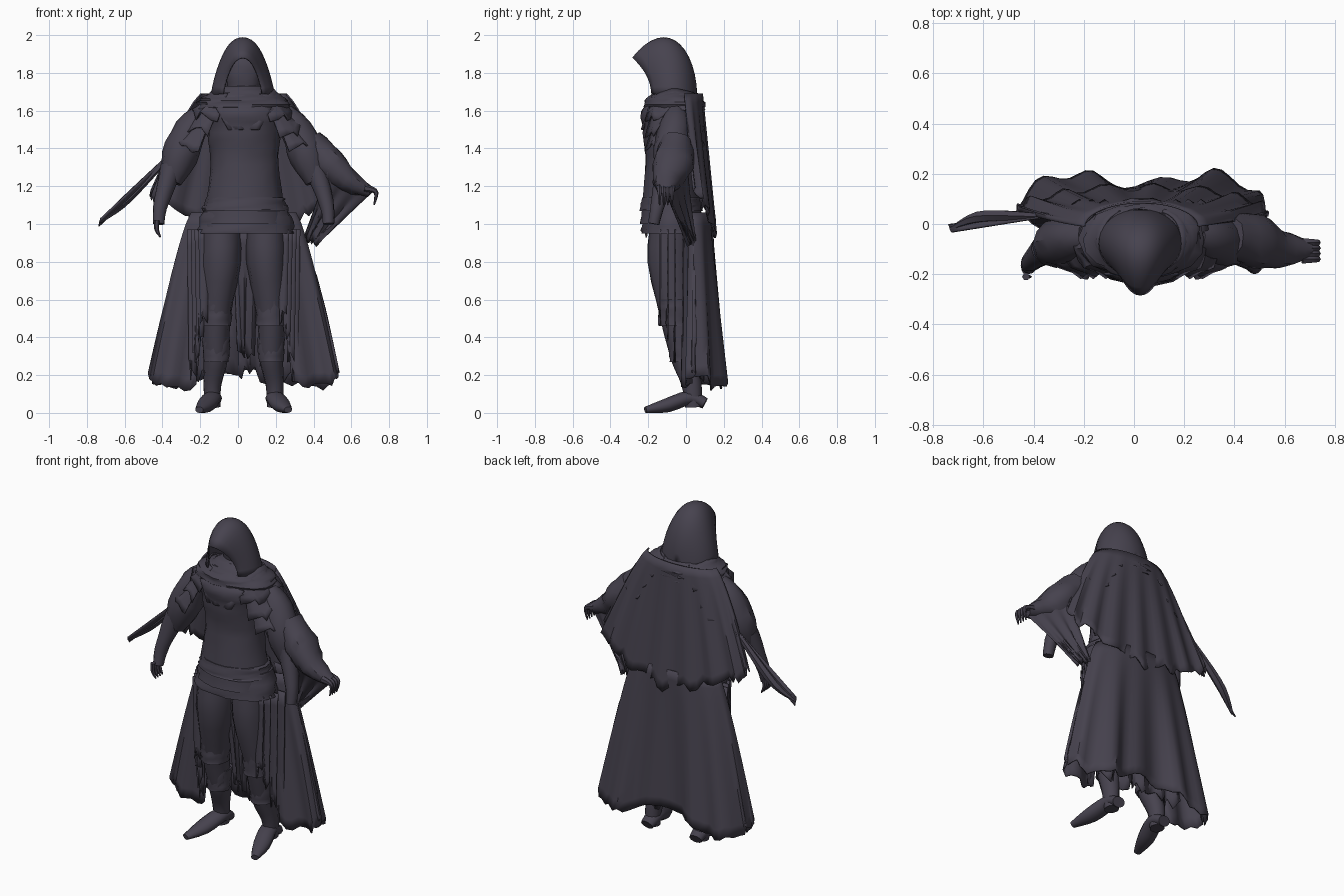
import bpy, math, random
from mathutils import Vector

random.seed(4)
default_cube = bpy.data.objects.get("Cube")
if default_cube:
    bpy.data.objects.remove(default_cube)

cloth = bpy.data.materials.new("dusky_violet_grey")
cloth.use_nodes = True
cloth.diffuse_color = (.062, .055, .077, 1)
cloth.node_tree.nodes["Principled BSDF"].inputs["Base Color"].default_value = cloth.diffuse_color

MIDDLE = .03  # the body's centre line
SIDES = {"right": -1, "left": 1}


def mix(start, end, amount):
    return start + (end - start) * amount


def wave(amount):
    return math.sin(math.tau * amount)


def smooth_path(points, count):
    """Resample a short list of points along a smooth curve."""
    points = [Vector(point) for point in points]
    last = len(points) - 1
    result = []
    for step in range(count):
        place = step / (count - 1) * last
        index = min(int(place), last - 1)
        part = place - index
        a, b, c, d = (points[max(0, min(last, index + shift))] for shift in (-1, 0, 1, 2))
        result.append(b + part * (c - a + part * (2 * a - 5 * b + 4 * c - d
                                                  + part * (3 * b - a - 3 * c + d))) / 2)
    return result


def build(name, verts, faces):
    mesh = bpy.data.meshes.new(name)
    mesh.from_pydata([tuple(vert) for vert in verts], [], faces)
    mesh.materials.append(cloth)
    obj = bpy.data.objects.new(name, mesh)
    bpy.context.collection.objects.link(obj)
    bpy.ops.object.select_all(action='DESELECT')
    obj.select_set(True)
    bpy.context.view_layer.objects.active = obj
    bpy.ops.object.mode_set(mode='EDIT')
    bpy.ops.mesh.select_all(action='SELECT')
    bpy.ops.mesh.normals_make_consistent(inside=False)
    bpy.ops.object.mode_set(mode='OBJECT')
    bpy.ops.object.shade_smooth_by_angle(angle=math.radians(40))
    return obj


def tube(name, path, depth=1, steps=10, sides=12, rough=0):
    """Closed form swept along points of x, y, z and radius."""
    spine = smooth_path(path, steps)
    verts = []
    for i, point in enumerate(spine):
        along = (spine[min(i + 1, steps - 1)] - spine[max(i - 1, 0)]).xyz.normalized()
        across = (Vector((1, 0, 0)) - along * along.x).normalized()
        outward = along.cross(across) * depth
        for side in range(sides):
            turn = math.tau * side / sides
            radius = point.w * (1 + random.uniform(-rough, rough))
            verts.append(point.xyz + radius * (across * math.cos(turn) + outward * math.sin(turn)))
    faces = [(i * sides + s, i * sides + (s + 1) % sides,
              (i + 1) * sides + (s + 1) % sides, (i + 1) * sides + s)
             for i in range(steps - 1) for s in range(sides)]
    faces += [range(sides), range((steps - 1) * sides, steps * sides)]
    return build(name, verts, faces)


def column(name, x, y, rings, depth=.7, rough=.03):
    """Upright form from rings of height and radius."""
    return tube(name, [(x, y, height, radius) for height, radius in rings],
                depth, steps=len(rings) * 4, sides=18, rough=rough)


def surface(name, shape, columns=24, rows=10, fold=0, folds=6, ragged=0):
    """Thin cloth from a rule over u (-1 to 1) and v (0 to 1), with folds and a torn hem."""
    verts = []
    for i in range(columns):
        across = i / (columns - 1)
        tear = random.uniform(-ragged, ragged)
        for j in range(rows):
            down = j / (rows - 1)
            point = Vector(shape(across * 2 - 1, down))
            point.y += fold * down * wave(folds * across)
            point.x += fold * down * wave(folds * across * .6) / 2
            point.z += tear * down ** 3
            verts.append(point)
    faces = [(i * rows + j, (i + 1) * rows + j, (i + 1) * rows + j + 1, i * rows + j + 1)
             for i in range(columns - 1) for j in range(rows - 1)]
    thickness = build(name, verts, faces).modifiers.new("thickness", 'SOLIDIFY')
    thickness.thickness = .008


def patch(name, top_a, top_b, low_a, low_b, **options):
    """Cloth stretched between four corners."""
    corners = [Vector(corner) for corner in (top_a, top_b, low_a, low_b)]

    def shape(u, v):
        across = (u + 1) / 2
        return mix(mix(corners[0], corners[1], across), mix(corners[2], corners[3], across), v)
    surface(name, shape, **options)


# Hood, pulled forward into a peak over the recessed face
def hood_shape(u, v):
    sweep, arch = math.radians(mix(38, 175, v)), u * math.pi / 2
    peak = (1 - v) ** 2 * (.03 + .1 * math.cos(arch) ** 2)
    pinch = 1 - .12 * math.sin(abs(arch) * 2)
    return (MIDDLE - .005 + .17 * pinch * math.sin(sweep) * math.sin(arch),
            -.06 - .12 * math.cos(sweep) - peak,
            1.69 - .03 * v + .31 * math.sin(sweep) * math.cos(arch))


surface("hood", hood_shape, columns=21, rows=15)
column("face", MIDDLE, -.05, [(1.65, .06), (1.75, .09), (1.85, .09), (1.9, .04)])
column("throat_wrap", MIDDLE, -.07, [(1.6, .2), (1.67, .18), (1.73, .1)], rough=.06)
column("cowl", MIDDLE, -.06, [(1.59, .24), (1.65, .24), (1.7, .17)], depth=.65, rough=.06)

# Torso, belt and flared tunic hem
column("torso", .035, -.08, [(1, .22), (1.3, .18), (1.5, .2), (1.6, .21), (1.66, .12)], depth=.75)
column("belt", .04, -.08, [(1.07, .225), (1.14, .205)], depth=.75)
column("tunic_hem", .04, -.07, [(.95, .26), (1.1, .22)], depth=.65, rough=.05)
patch("chest_fold", (-.12, -.2, 1.62), (.18, -.2, 1.62), (-.05, -.23, 1.5), (.11, -.23, 1.5),
      columns=9, rows=4, fold=.01, folds=2)


# Upper cape draped over the back
def cape_shape(u, v):
    turn = u * math.pi / 2
    return (MIDDLE + mix(.23, .5, v ** .8) * math.sin(turn),
            mix(-.01, .05, v) + .1 * math.cos(turn),
            mix(1.69, mix(.95, 1.17, abs(u)), v))


surface("upper_cape", cape_shape, columns=44, rows=14, fold=.015, folds=8, ragged=.03)


# Long coat skirt, open at the front, its rear corners swinging out
def skirt_shape(u, v):
    turn = u * math.radians(150)
    reach = mix(.1, .12, v) + .09 * v * math.sin(turn * 2) ** 2
    if math.cos(turn) < 0:
        reach = .06
    return (MIDDLE + mix(.28, .51, v ** .8) * math.sin(turn),
            .04 + reach * math.cos(turn),
            mix(1.06, .17 + .04 * math.cos(turn * 4), v))


surface("coat_skirt", skirt_shape, columns=64, rows=16, fold=.022, folds=10, ragged=.025)
patch("inner_skirt", (-.2, .04, 1), (.28, .04, 1), (-.27, .08, .2), (.33, .08, .2),
      fold=.02, folds=5, ragged=.05)
patch("loin_cloth", (-.03, -.1, .97), (.11, -.1, .97), (0, -.04, .35), (.08, -.04, .3),
      columns=8, fold=.02, folds=2, ragged=.05)

for side_name, side in SIDES.items():
    def out(distance):
        return MIDDLE + side * distance

    # Leg with wraps and pointed boot
    knee, ankle = out(.145), out(.165)
    tube(side_name + "_leg", [(out(.12), -.08, 1, .1), (out(.12), -.085, .8, .105), (knee, -.05, .5, .075),
                              (knee, -.01, .3, .065), (ankle, .03, .15, .048), (ankle, .04, .03, .04)],
         depth=1.1, steps=16, rough=.03)
    column(side_name + "_knee_wrap", knee, -.055, [(.46, .078), (.6, .085)], depth=1.1, rough=.06)
    column(side_name + "_boot_cuff", knee, -.02, [(.27, .065), (.4, .075)], depth=1, rough=.06)
    tube(side_name + "_boot", [(ankle, .1, .05, .04), (ankle, .02, .08, .05),
                               (out(.2), -.1, .04, .05), (out(.235), -.215, .016, .022)], depth=.75)

    # Arm hanging slightly forward
    tube(side_name + "_upper_sleeve", [(out(.21), -.05, 1.58, .06), (out(.28), -.06, 1.5, .085),
                                       (out(.34), -.08, 1.35, .095), (out(.38), -.1, 1.22, .05)], rough=.05)
    tube(side_name + "_forearm", [(out(.38), -.1, 1.3, .06), (out(.44), -.15, 1.1, .038),
                                  (out(.45), -.17, 1, .03)], rough=.04)

    # Overlapping shoulder cape flaps, draped over the sleeve
    for layer in range(3):
        def flap_shape(u, v):
            turn = u * math.radians(70)
            return (out(mix(.16, .27, v) * math.cos(turn) ** .6 + .05 * layer),
                    -.06 + mix(.12, .17, v) * math.sin(turn),
                    1.72 - .13 * v - .08 * layer - .03 * abs(u))
        surface("%s_shoulder_flap_%d" % (side_name, layer), flap_shape, columns=14, rows=6,
                fold=.012, folds=3, ragged=.03)

    # Torn strips hanging from the waist
    for strip in range(4):
        x, y = out(.27 - .02 * strip), -.02 - .04 * strip
        low = .2 + .1 * strip
        patch("%s_hanging_strip_%d" % (side_name, strip), (x - .03, y, .97), (x + .03, y, .97),
              (x - .02, y, low), (x + .01, y, low), columns=5, fold=.02, folds=2, ragged=.04)

# Raised left sleeve with hanging cloth
tube("left_wide_sleeve", [(.38, -.05, 1.44, .07), (.48, -.07, 1.32, .09), (.58, -.1, 1.23, .065),
                          (.7, -.1, 1.17, .03)], depth=1.2, rough=.08)
for layer in range(3):
    y = -.17 + .09 * layer
    patch("left_sleeve_drape_%d" % layer, (.48, y, 1.3), (.71, -.1, 1.17), (.35, .04, .93), (.42, .02, .9),
          fold=.015, folds=3, ragged=.02)

# Clawed fingers of both hands
for finger in range(4):
    y = .022 * finger
    tube("left_finger_%d" % finger, [(.67, y - .14, 1.19, .02), (.73, y - .14, 1.17, .013),
                                     (.72, y - .14, 1.1, .004)], sides=6)
    tube("right_finger_%d" % finger, [(-.43, y - .21, 1.02, .015), (-.43, y - .21, .97, .012),
                                      (-.41, y - .21, .93, .004)], sides=6)

# Slung blade behind the right arm
patch("slung_blade", (-.37, .03, 1.37), (-.39, .04, 1.31), (-.73, -.03, 1.03), (-.74, 0, .99),
      columns=4)
tube("blade_spine", [(-.38, .03, 1.34, .015), (-.6, .03, 1.12, .025), (-.73, -.02, 1.01, .008)], sides=6)
